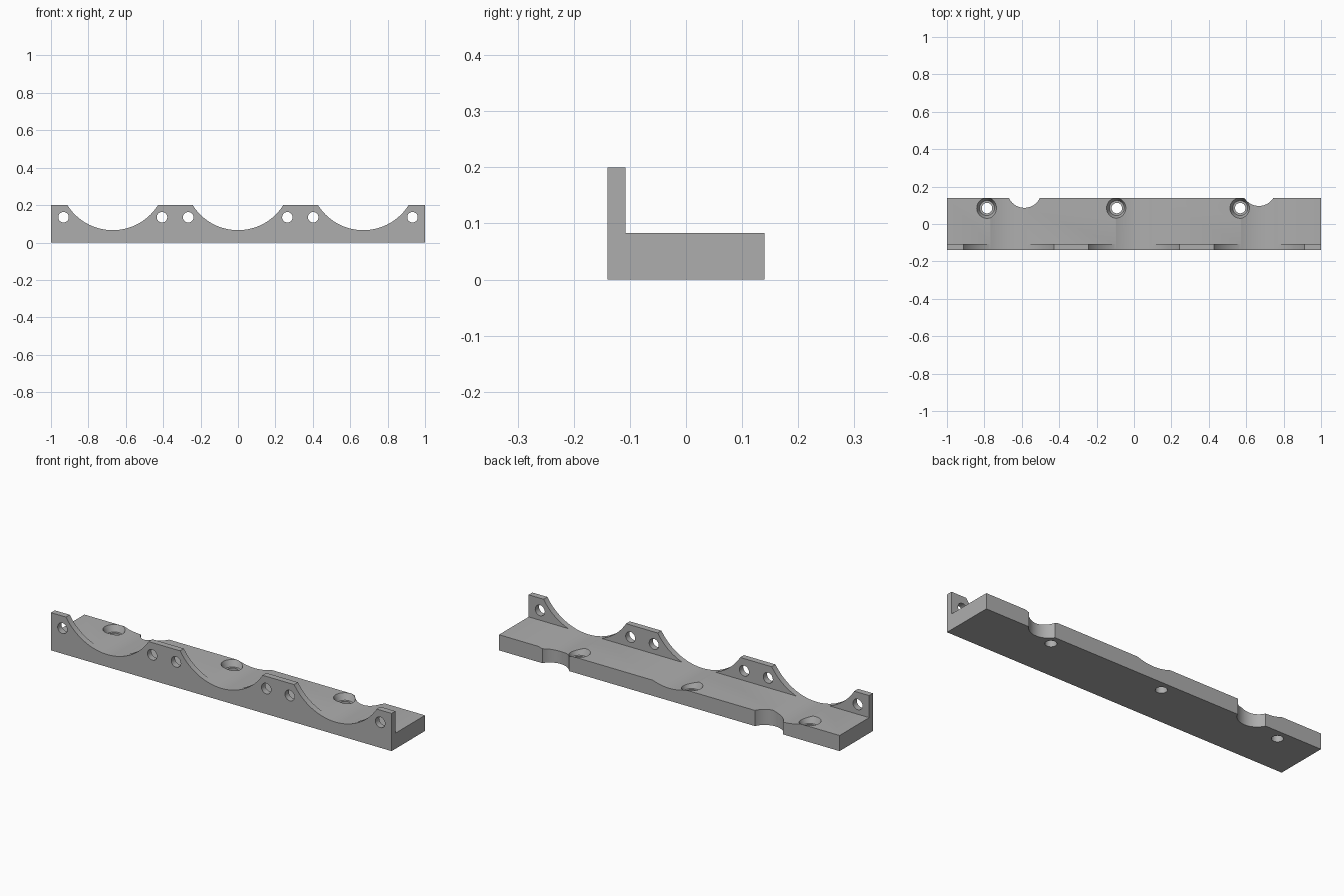
import bpy, math

if "Cube" in bpy.data.objects:
    bpy.data.objects.remove(bpy.data.objects["Cube"], do_unlink=True)

grey = bpy.data.materials.new("plain grey")
grey.use_nodes = True
colour = (0.42, 0.42, 0.42, 1)
grey.diffuse_color = colour
grey.node_tree.nodes["Principled BSDF"].inputs["Base Color"].default_value = colour


def extrude_profile(name, profile, half):
    """Extrude a (y, z) outline along x."""
    n = len(profile)
    verts = [(x, y, z) for x in (-half, half) for y, z in profile]
    faces = [tuple(reversed(range(n))), tuple(range(n, 2 * n))]
    faces += [(i, (i + 1) % n, (i + 1) % n + n, i + n) for i in range(n)]
    mesh = bpy.data.meshes.new(name)
    mesh.from_pydata(verts, [], faces)
    obj = bpy.data.objects.new(name, mesh)
    bpy.context.collection.objects.link(obj)
    mesh.materials.append(grey)
    return obj


def cut(name, location, r_low, r_high, depth, along_y=False, sides=48):
    """Subtract a round or conical cutter from the rail."""
    bpy.ops.mesh.primitive_cone_add(
        vertices=sides, radius1=r_low, radius2=r_high, depth=depth, location=location,
        rotation=(math.pi / 2 if along_y else 0, 0, 0))
    cutter = bpy.context.object
    cutter.name = name
    cutter.data.materials.append(grey)
    mod = rail.modifiers.new(name, "BOOLEAN")
    mod.operation, mod.solver, mod.object = "DIFFERENCE", "EXACT", cutter
    bpy.context.view_layer.objects.active = rail
    bpy.ops.object.modifier_apply(modifier=name)
    bpy.data.objects.remove(cutter, do_unlink=True)


# L-shaped rail: upright front wall and flat base
wall_back, base_top, wall_top = -0.108, 0.083, 0.2
rail = extrude_profile("cradle_rail", [
    (-0.14, 0), (0.14, 0), (0.14, base_top),
    (wall_back, base_top), (wall_back, wall_top), (-0.14, wall_top)], 1)

# Three round cradles running through wall and base
for x in (-0.67, 0, 0.67):
    cut("cradle", (x, 0, 0.352), 0.286, 0.286, 1, True, 128)

# Small holes through the upright wall
for x in (-0.933, -0.406, -0.266, 0.264, 0.402, 0.933):
    cut("wall_hole", (x, -0.124, 0.135), 0.028, 0.028, 0.1, True)

# Rounded notches in the back edge
for x, y in ((-0.586, 0.178), (0.668, 0.188)):
    cut("back_notch", (x, y, 0.1), 0.0915, 0.0915, 0.4, sides=64)

# Screw holes with tapered head recesses
for x in (-0.786, -0.092, 0.568):
    cut("screw_hole", (x, 0.085, 0.05), 0.028, 0.028, 0.3)
    cut("screw_recess", (x, 0.085, 0.07), 0.04, 0.058, 0.04)

bpy.ops.object.select_all(action="DESELECT")
rail.select_set(True)
bpy.context.view_layer.objects.active = rail
bpy.ops.object.shade_smooth_by_angle(angle=math.radians(30))
